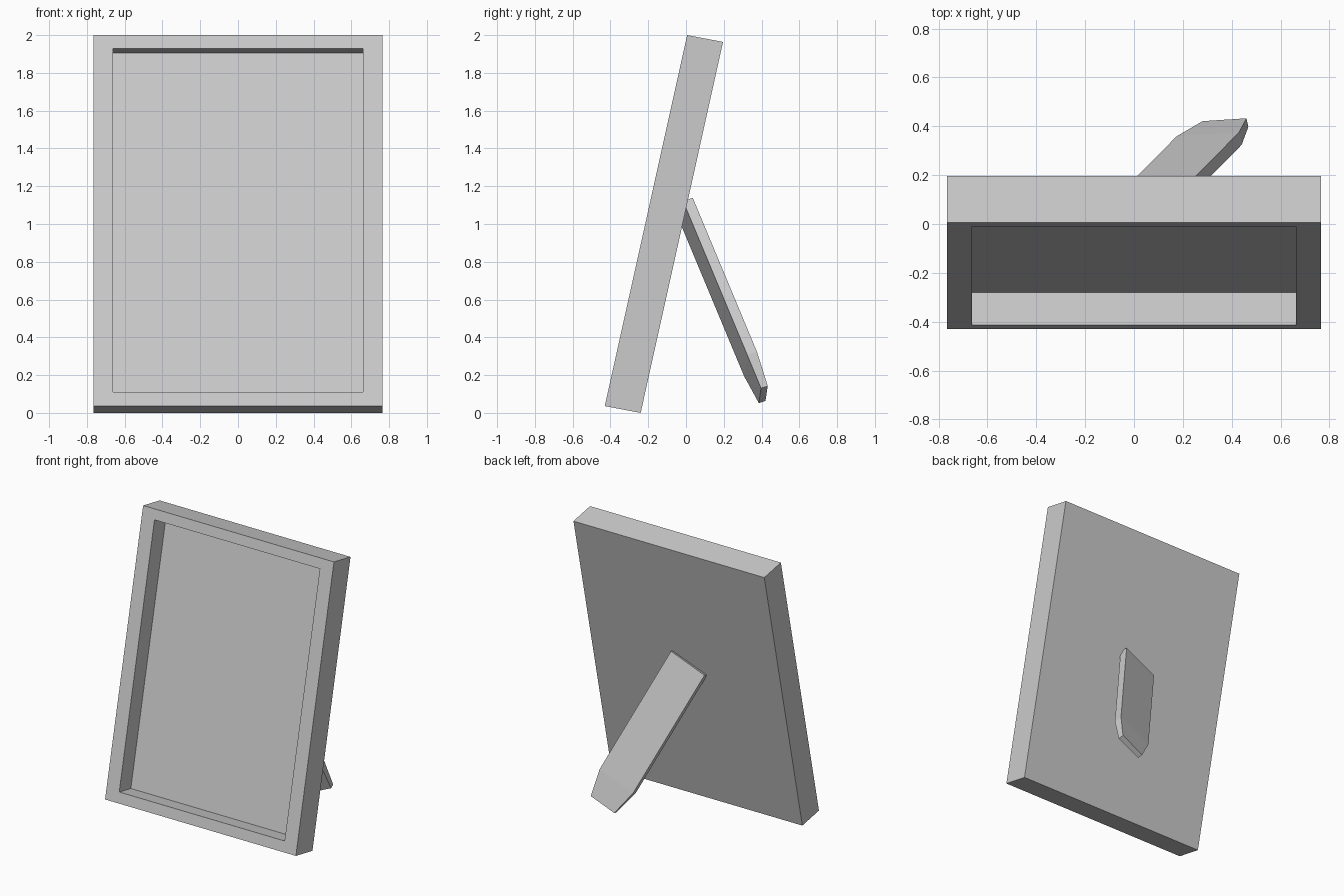
import bpy, bmesh
from mathutils import Vector

if "Cube" in bpy.data.objects:
    bpy.data.objects.remove(bpy.data.objects["Cube"])


def skin(name, loops):
    """Join a sequence of four-point loops into a closed flat-shaded solid."""
    bm = bmesh.new()
    rings = [[bm.verts.new(p) for p in loop] for loop in loops]
    for a, b in zip(rings, rings[1:]):
        for i in range(4):
            j = (i + 1) % 4
            bm.faces.new((a[i], a[j], b[j], b[i]))
    bm.faces.new(rings[0])
    bm.faces.new(rings[-1])
    bmesh.ops.recalc_face_normals(bm, faces=bm.faces)
    mesh = bpy.data.meshes.new(name)
    bm.to_mesh(mesh)
    bm.free()
    obj = bpy.data.objects.new(name, mesh)
    bpy.context.collection.objects.link(obj)
    return obj


# Leaning frame: axes of the tilted slab
BASE = Vector((0, -0.43, 0.036))
UP = Vector((0, 0.436, 1.964))
DEPTH = Vector((0, 0.19, -0.036))


def rect(half_width, low, high, depth):
    return [BASE + Vector((x, 0, 0)) + UP * v + DEPTH * depth
            for x, v in ((-half_width, low), (half_width, low),
                         (half_width, high), (-half_width, high))]


# Back panel, outer sides, front rim and recessed picture area
skin("picture_frame", [
    rect(0.765, 0, 1, 1),
    rect(0.765, 0, 1, 0),
    rect(0.663, 0.038, 0.964, 0),
    rect(0.663, 0.038, 0.964, 0.7),
])

# Support leg: flat bar leaning back and sideways, with a tapered foot
ALONG = Vector((0.355, 0.36, -0.863)).normalized()
ACROSS = Vector((0.911, 0.06, 0.40))
ACROSS = (ACROSS - ALONG * ACROSS.dot(ALONG)).normalized()
OUT = ACROSS.cross(ALONG).normalized()
if OUT.y < 0:
    OUT = -OUT
KNEE = Vector((0.302, 0.367, 0.268)) - OUT * 0.0275


def section(dist, width, thick):
    centre = KNEE + ALONG * dist
    return [centre + ACROSS * (a * width / 2) + OUT * (b * thick / 2)
            for a, b in ((-1, -1), (1, -1), (1, 1), (-1, 1))]


skin("support_leg", [
    section(-0.944, 0.28, 0.055),
    section(0, 0.28, 0.055),
    section(0.188, 0.197, 0.038),
])
